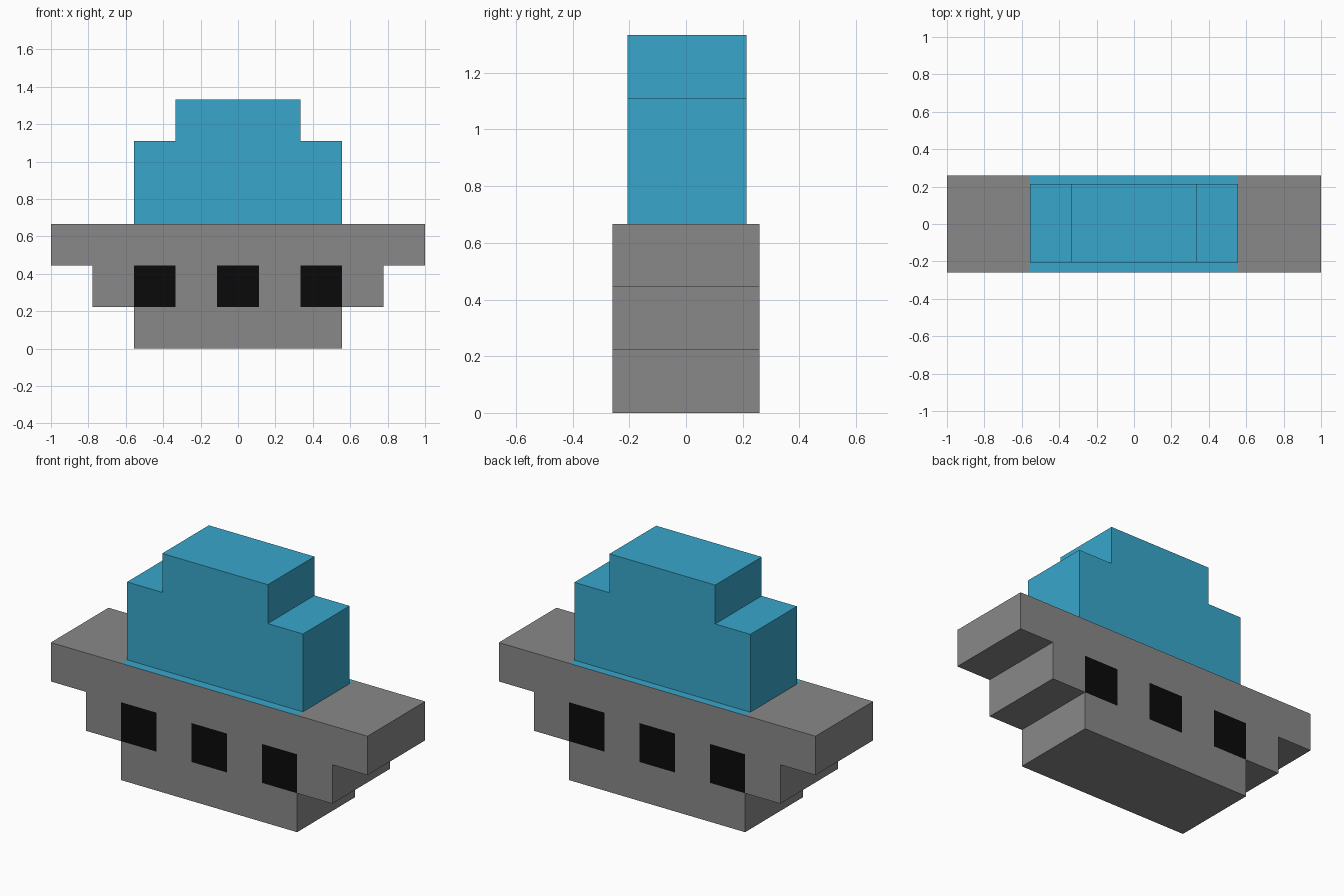
import bpy, bmesh

if "Cube" in bpy.data.objects:
    bpy.data.objects.remove(bpy.data.objects["Cube"])

U = 2 / 9  # block size


def material(name, rgb):
    m = bpy.data.materials.new(name)
    m.diffuse_color = (*rgb, 1)
    m.use_nodes = True
    m.node_tree.nodes["Principled BSDF"].inputs["Base Color"].default_value = m.diffuse_color
    return m


grey = material("grey", (0.25, 0.25, 0.25))
blue = material("blue", (0.04, 0.39, 0.60))
black = material("black", (0.003, 0.003, 0.003))


def stepped_solid(half_profile, y0, y1):
    """Mirror a right-hand stepped outline in x and extrude it along y."""
    outline = half_profile + [(-x, z) for x, z in reversed(half_profile)]
    bm = bmesh.new()
    face = bm.faces.new([bm.verts.new((x * U, y0, z * U)) for x, z in outline])
    ext = bmesh.ops.extrude_face_region(bm, geom=[face])["geom"]
    verts = [v for v in ext if isinstance(v, bmesh.types.BMVert)]
    bmesh.ops.translate(bm, verts=verts, vec=(0, y1 - y0, 0))
    if face.is_valid and len(bm.faces) == len(outline) + 1:
        bm.faces.new(face.verts)
    bmesh.ops.recalc_face_normals(bm, faces=bm.faces)
    return bm


def finish(bm, name, materials):
    mesh = bpy.data.meshes.new(name)
    bm.to_mesh(mesh)
    bm.free()
    for m in materials:
        mesh.materials.append(m)
    bpy.context.collection.objects.link(bpy.data.objects.new(name, mesh))


def cut(bm, co, no):
    geom = bm.verts[:] + bm.edges[:] + bm.faces[:]
    bmesh.ops.bisect_plane(bm, geom=geom, plane_co=co, plane_no=no, dist=1e-5)


# Hull: three widening steps, divided into blocks for the coloured panels
hull = stepped_solid([(2.5, 0), (2.5, 1), (3.5, 1), (3.5, 2), (4.5, 2), (4.5, 3)],
                     -0.26, 0.26)
for x in (-2.5, -1.5, -0.5, 0.5, 1.5, 2.5):
    cut(hull, (x * U, 0, 0), (1, 0, 0))
for z in (1, 2):
    cut(hull, (0, 0, z * U), (0, 0, 1))

# Portholes on both sides and the blue deck strip under the cabin
for f in hull.faces:
    c = f.calc_center_median() / U
    if abs(f.normal.y) > 0.5 and 1 < c.z < 2:
        if min(abs(c.x - x) for x in (-2, 0, 2)) < 0.1:
            f.material_index = 1
    elif f.normal.z > 0.5 and abs(c.x) < 2.5:
        f.material_index = 2
finish(hull, "hull", [grey, black, blue])

# Cabin: two steps rising from the deck
cabin = stepped_solid([(2.5, 3), (2.5, 5), (1.5, 5), (1.5, 6)], -0.207, 0.213)
finish(cabin, "cabin", [blue])
